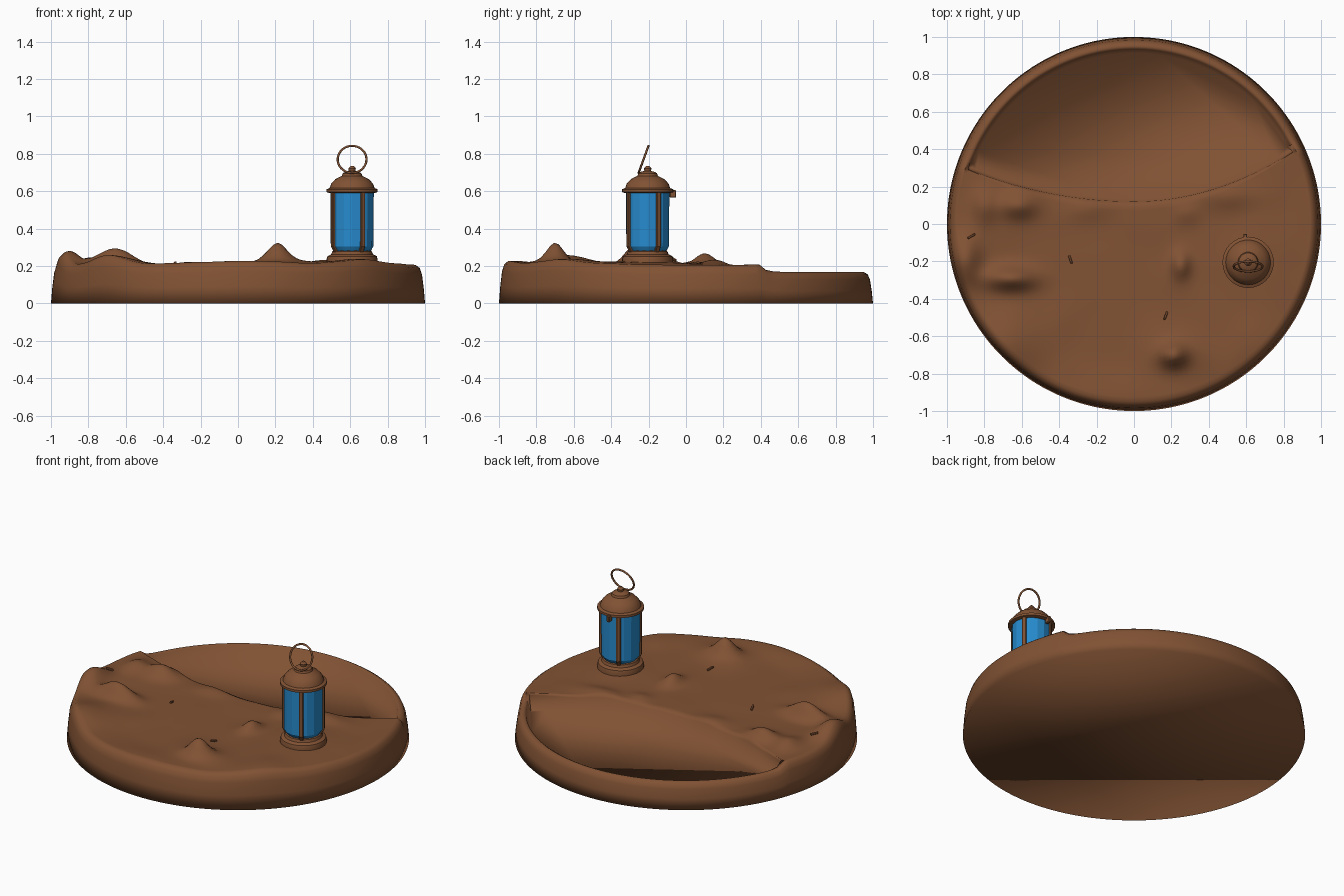
import bpy, bmesh, math
from mathutils import Vector, noise

if "Cube" in bpy.data.objects:
    bpy.data.objects.remove(bpy.data.objects["Cube"])


def material(name, rgb):
    m = bpy.data.materials.new(name)
    m.use_nodes = True
    m.diffuse_color = (*rgb, 1)
    m.node_tree.nodes["Principled BSDF"].inputs["Base Color"].default_value = (*rgb, 1)
    return m


BROWN = material("earth brown", (0.22, 0.085, 0.034))
BLUE = material("blue glass", (0.02, 0.26, 0.62))


def finish(bm, name, mat, angle=None):
    bmesh.ops.recalc_face_normals(bm, faces=bm.faces)
    for f in bm.faces:
        f.smooth = True
    me = bpy.data.meshes.new(name)
    bm.to_mesh(me)
    bm.free()
    me.materials.append(mat)
    ob = bpy.data.objects.new(name, me)
    bpy.context.scene.collection.objects.link(ob)
    if angle:
        bpy.ops.object.select_all(action="DESELECT")
        ob.select_set(True)
        bpy.context.view_layer.objects.active = ob
        bpy.ops.object.shade_smooth_by_angle(angle=math.radians(angle))
    return ob


# Ground relief: x, y, height, spread in x, spread in y
MOUNDS = [
    (0.21, -0.70, 0.09, 0.07, 0.06), (0.22, -0.70, 0.03, 0.18, 0.12),
    (0.25, -0.22, 0.055, 0.05, 0.07), (-0.66, -0.29, 0.09, 0.13, 0.06),
    (-0.90, -0.19, 0.075, 0.08, 0.12), (-0.62, 0.10, 0.06, 0.10, 0.07),
    (-0.80, 0.10, 0.04, 0.07, 0.09), (-0.25, 0.08, 0.015, 0.10, 0.06),
    (0.50, 0.15, 0.025, 0.16, 0.07), (0.28, 0.06, 0.02, 0.07, 0.06),
    (0.60, -0.25, 0.02, 0.25, 0.25), (-0.68, -0.65, 0.05, 0.18, 0.18),
    (0.65, -0.65, 0.03, 0.20, 0.20), (0.0, -0.95, 0.02, 0.40, 0.15),
]


def ground(x, y):
    z = 0.205 + 0.006 * noise.noise(Vector((x * 5, y * 5, 0.3)))
    for mx, my, a, sx, sy in MOUNDS:
        z += a * math.exp(-((x - mx) / sx) ** 2 - ((y - my) / sy) ** 2)
    return z


# Round base: land in front, sunken pool behind a curved shore
LEFT, RIGHT = Vector((-0.885, 0.29)), Vector((0.85, 0.385))
A0 = math.atan2(LEFT.y, LEFT.x)
A1 = math.atan2(RIGHT.y, RIGHT.x) + math.tau
COLS, ROWS, BACK, POOL = 130, 44, 60, 0.105


def shore(t):
    x = LEFT.x + (RIGHT.x - LEFT.x) * t
    end = LEFT if x < 0 else RIGHT
    return Vector((x, 0.12 + (end.y - 0.12) * (x / end.x) ** 2))


bm = bmesh.new()


def wall(a, h):
    c, s = math.cos(a), math.sin(a)
    return [bm.verts.new((r * c, r * s, k * h)) for r, k in
            ((1, 0), (0.993, 0.4), (0.984, 0.75), (0.972, 0.92), (0.95, 1))]


land, back = [], []
for i in range(COLS + 1):
    t = i / COLS
    a = A0 % math.tau + (A1 - A0 % math.tau) * t
    rim = Vector((math.cos(a), math.sin(a))) * 0.95
    col = wall(a, ground(*rim))
    for j in range(1, ROWS + 1):
        p = rim.lerp(shore(t), j / ROWS)
        col.append(bm.verts.new((*p, ground(*p) - (0.012 if j == ROWS else 0))))
    foot = shore(t) + Vector((0, 0.015))
    col.append(bm.verts.new((*foot, POOL)))
    land.append(col)

span = A0 % math.tau + math.tau - A1
for i in range(1, BACK):
    a = A1 + span * i / BACK
    h = 0.168 + 0.03 * math.exp(-min(i, BACK - i))
    c, s = math.cos(a), math.sin(a)
    back.append(wall(a, h) + [bm.verts.new((0.935 * c, 0.935 * s, h - 0.008)),
                              bm.verts.new((0.915 * c, 0.915 * s, POOL))])


def bridge(p, q, n):
    for j in range(n - 1):
        bm.faces.new((p[j], q[j], q[j + 1], p[j + 1]))


for run in (land, back):
    for p, q in zip(run, run[1:]):
        bridge(p, q, len(p))
for tip, end in ((land[-1], back[0]), (land[0], back[-1])):
    bridge(tip, end, 5)
    bm.faces.new(tip[4:] + end[:3:-1])
bm.faces.new([c[-1] for c in land + back])      # pool surface
bm.faces.new([c[0] for c in land + back])       # underside
finish(bm, "ground_base", BROWN)


# Lantern
LX, LY = 0.61, -0.205


def lathe(name, profile, mat, sides=32, angle=35):
    bm = bmesh.new()
    rings = [[bm.verts.new((LX + r * math.cos(k * math.tau / sides),
                            LY + r * math.sin(k * math.tau / sides), z))
              for k in range(sides)] for r, z in profile]
    for p, q in zip(rings, rings[1:]):
        bridge_ring = zip(p, p[1:] + p[:1], q[1:] + q[:1], q)
        for quad in bridge_ring:
            bm.faces.new(quad)
    bm.faces.new(rings[0])
    bm.faces.new(rings[-1])
    return finish(bm, name, mat, angle)


def box(name, loc, size, turn=0.0, tilt=0.0):
    bm = bmesh.new()
    bmesh.ops.create_cube(bm, size=1)
    bmesh.ops.scale(bm, vec=size, verts=bm.verts)
    bmesh.ops.bevel(bm, geom=bm.edges[:], offset=min(size) * 0.2, segments=1, affect="EDGES")
    ob = finish(bm, name, BROWN, 30)
    ob.location = loc
    ob.rotation_euler = (0, tilt, turn)
    return ob


lathe("lantern_foot", [(0.135, 0.19), (0.137, 0.235), (0.132, 0.252), (0.112, 0.262),
                       (0.106, 0.278), (0.09, 0.285)], BROWN)
lathe("lantern_glass", [(0.095, 0.275), (0.114, 0.305), (0.116, 0.60)], BLUE, 16, 20)
lathe("lantern_roof", [(0.12, 0.59), (0.137, 0.595), (0.137, 0.61), (0.12, 0.617),
                       (0.112, 0.64), (0.09, 0.664), (0.055, 0.682), (0.05, 0.695),
                       (0.038, 0.703), (0.018, 0.708), (0.02, 0.722), (0.008, 0.735)], BROWN)

# Four upright bars with an inward foot
for k in range(4):
    a = math.radians(-61 + 90 * k)
    c, s = math.cos(a), math.sin(a)
    box("lantern_bar", (LX + 0.116 * c, LY + 0.116 * s, 0.452), (0.018, 0.026, 0.295), a)
    box("lantern_bar_foot", (LX + 0.106 * c, LY + 0.106 * s, 0.29), (0.016, 0.026, 0.05), a, 0.5)

# Latch at the back of the eave
box("lantern_latch", (LX - 0.015, LY + 0.135, 0.585), (0.02, 0.035, 0.04))

# Carrying ring, leaning back
bpy.ops.mesh.primitive_torus_add(location=(LX, LY - 0.022, 0.77), major_radius=0.077,
                                 minor_radius=0.006, major_segments=36, minor_segments=8,
                                 rotation=(math.radians(70), 0, 0))
ring = bpy.context.object
ring.name = "lantern_ring"
ring.data.materials.append(BROWN)
bpy.ops.object.shade_smooth()

# Small twigs lying on the ground
for x, y, turn in ((-0.34, -0.19, 1.9), (-0.87, -0.065, 0.5), (0.17, -0.49, 1.2)):
    box("twig", (x, y, ground(x, y) + 0.008), (0.045, 0.012, 0.012), turn, 0.3)
